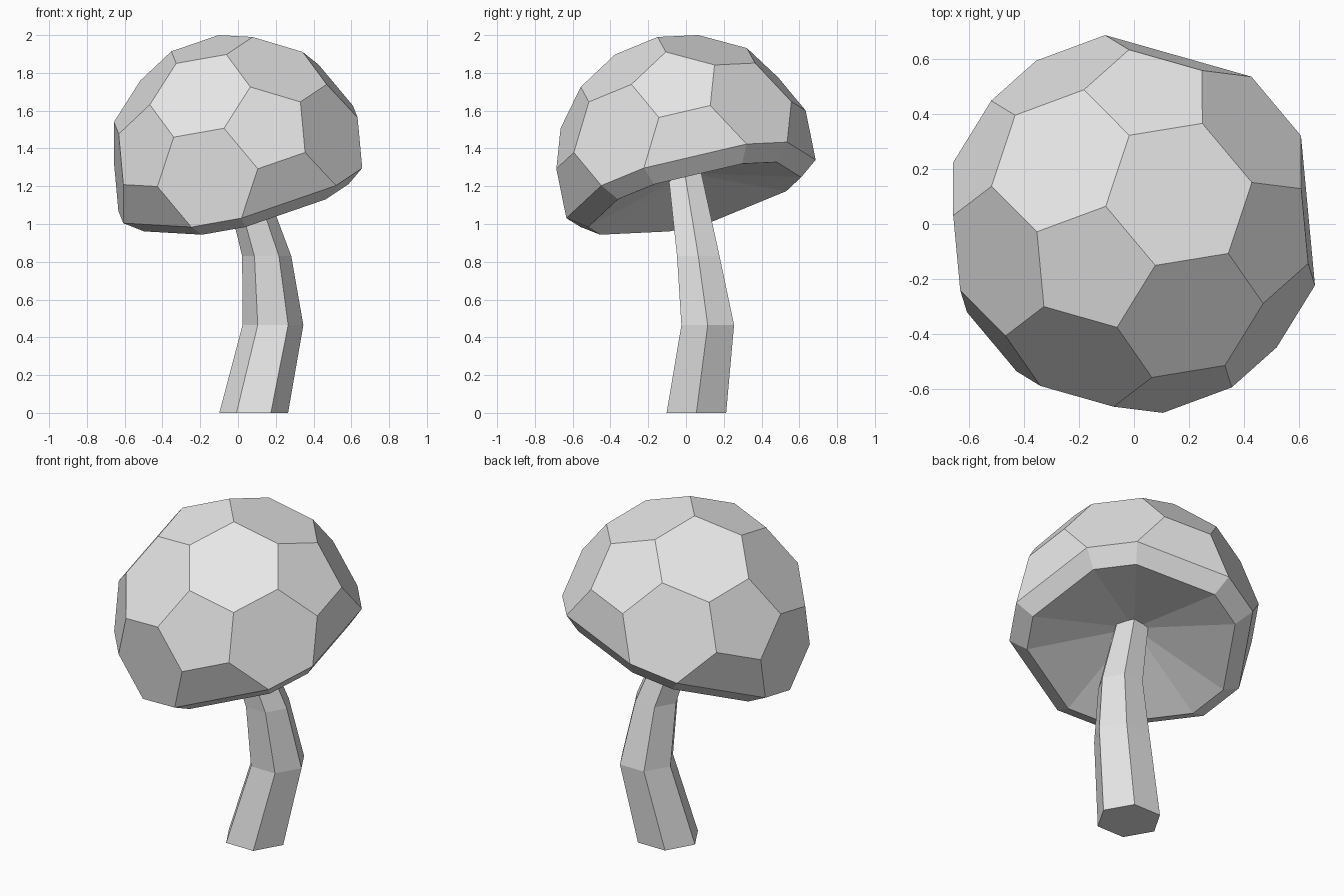
import bpy
import bmesh
from math import sin, cos, pi, sqrt
from mathutils import Vector, Matrix

cube = bpy.data.objects.get("Cube")
if cube:
    bpy.data.objects.remove(cube, do_unlink=True)

grey = bpy.data.materials.new("light_grey")
grey.use_nodes = True
grey.diffuse_color = (0.8, 0.8, 0.8, 1)
grey.node_tree.nodes["Principled BSDF"].inputs["Base Color"].default_value = (0.8, 0.8, 0.8, 1)


def finish(name, bm):
    bmesh.ops.recalc_face_normals(bm, faces=bm.faces[:])
    mesh = bpy.data.meshes.new(name)
    bm.to_mesh(mesh)
    bm.free()
    mesh.materials.append(grey)
    obj = bpy.data.objects.new(name, mesh)
    bpy.context.collection.objects.link(obj)
    return obj


def make_cap():
    # Corners of an icosahedron standing on one corner
    size = 0.8
    corners = [Vector((0, 0, 1))]
    for k in range(5):
        a = k * 2 * pi / 5
        corners.append(Vector((2 * cos(a), 2 * sin(a), 1)) / sqrt(5))
    corners += [-v for v in corners]

    # Cutting each corner off at a third gives pentagons and hexagons;
    # only the part above the rim is kept
    bm = bmesh.new()
    for a in corners:
        for b in corners:
            if 0.1 < a.dot(b) < 0.9:
                p = (2 * a + b) / 3
                if p.z > -0.2:
                    bm.verts.new(p * size)
    bmesh.ops.convex_hull(bm, input=bm.verts[:])
    bmesh.ops.dissolve_limit(bm, angle_limit=0.02, verts=bm.verts[:], edges=bm.edges[:])
    bm.normal_update()

    # Bevelled lip below the rim
    bottom = min(bm.faces, key=lambda f: f.normal.z)
    lip = bmesh.ops.extrude_discrete_faces(bm, faces=[bottom])["faces"][0]
    for v in lip.verts:
        v.co = Vector((v.co.x * 0.855, v.co.y * 0.855, v.co.z - 0.077))

    # Hollow fan underneath
    apex = bmesh.ops.poke(bm, faces=[lip])["verts"][0]
    apex.co = Vector((0, 0, -0.05))

    # Tilt and lift into place
    up = Vector((-0.235, -0.242, 0.941)).normalized()
    side = Vector((0.086, 0.727, 0.681))
    side = (side - up * side.dot(up)).normalized()
    turn = Matrix((side, up.cross(side), up)).transposed().to_4x4()
    bm.transform(Matrix.Translation((0, 0, 1.316)) @ turn)
    return finish("mushroom_cap", bm)


def make_stem():
    # Six-sided rings: x, y, z, radius
    sections = [(0.083, 0.055, 0, 0.182), (0.185, 0.115, 0.465, 0.161),
                (0.152, 0.065, 0.83, 0.13), (0.01, -0.01, 1.29, 0.1)]
    bm = bmesh.new()
    rings = []
    for x, y, z, r in sections:
        rings.append([bm.verts.new((x + r * cos(k * pi / 3), y + r * sin(k * pi / 3), z))
                      for k in range(6)])
    for low, high in zip(rings, rings[1:]):
        for k in range(6):
            n = (k + 1) % 6
            bm.faces.new((low[k], low[n], high[n], high[k]))
    bm.faces.new(rings[0][::-1])
    bm.faces.new(rings[-1])
    return finish("mushroom_stem", bm)


make_cap()
make_stem()
